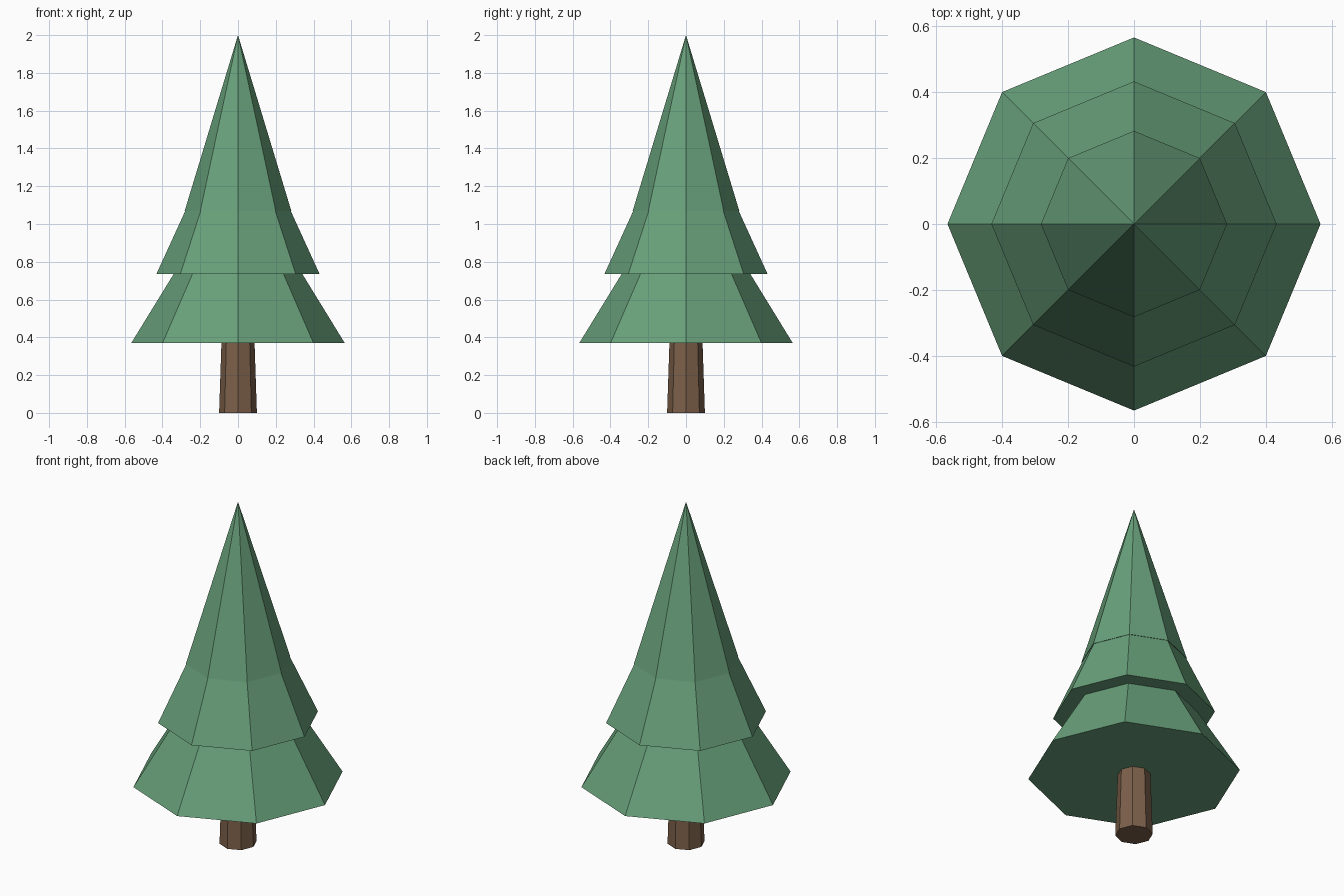
import bpy

# Remove the default cube
cube = bpy.data.objects.get("Cube")
if cube:
    bpy.data.objects.remove(cube, do_unlink=True)

SIDES = 8


def make_material(name, rgb):
    mat = bpy.data.materials.new(name)
    mat.use_nodes = True
    colour = (*rgb, 1.0)
    mat.diffuse_color = colour
    mat.node_tree.nodes["Principled BSDF"].inputs["Base Color"].default_value = colour
    return mat


def add_cone(name, mat, z_bottom, z_top, r_bottom, r_top=0.0):
    """Flat-shaded octagonal cone or frustum with corners on the axes."""
    bpy.ops.mesh.primitive_cone_add(
        vertices=SIDES, radius1=r_bottom, radius2=r_top,
        depth=z_top - z_bottom, location=(0, 0, (z_bottom + z_top) / 2))
    obj = bpy.context.object
    obj.name = name
    obj.data.name = name
    obj.data.materials.append(mat)
    return obj


needle_green = make_material("needle green", (0.138, 0.352, 0.195))
bark_brown = make_material("bark brown", (0.202, 0.117, 0.069))

# Tapered trunk, ending just inside the lowest branches
add_cone("trunk", bark_brown, 0.0, 0.45, 0.1, 0.085)

# Three overlapping tiers of branches: name, base height, tip height, base radius
tiers = [
    ("lower_branches", 0.37, 1.29, 0.565),
    ("middle_branches", 0.735, 1.68, 0.432),
    ("upper_branches", 1.07, 2.0, 0.282),
]
for name, z_bottom, z_top, radius in tiers:
    add_cone(name, needle_green, z_bottom, z_top, radius)
